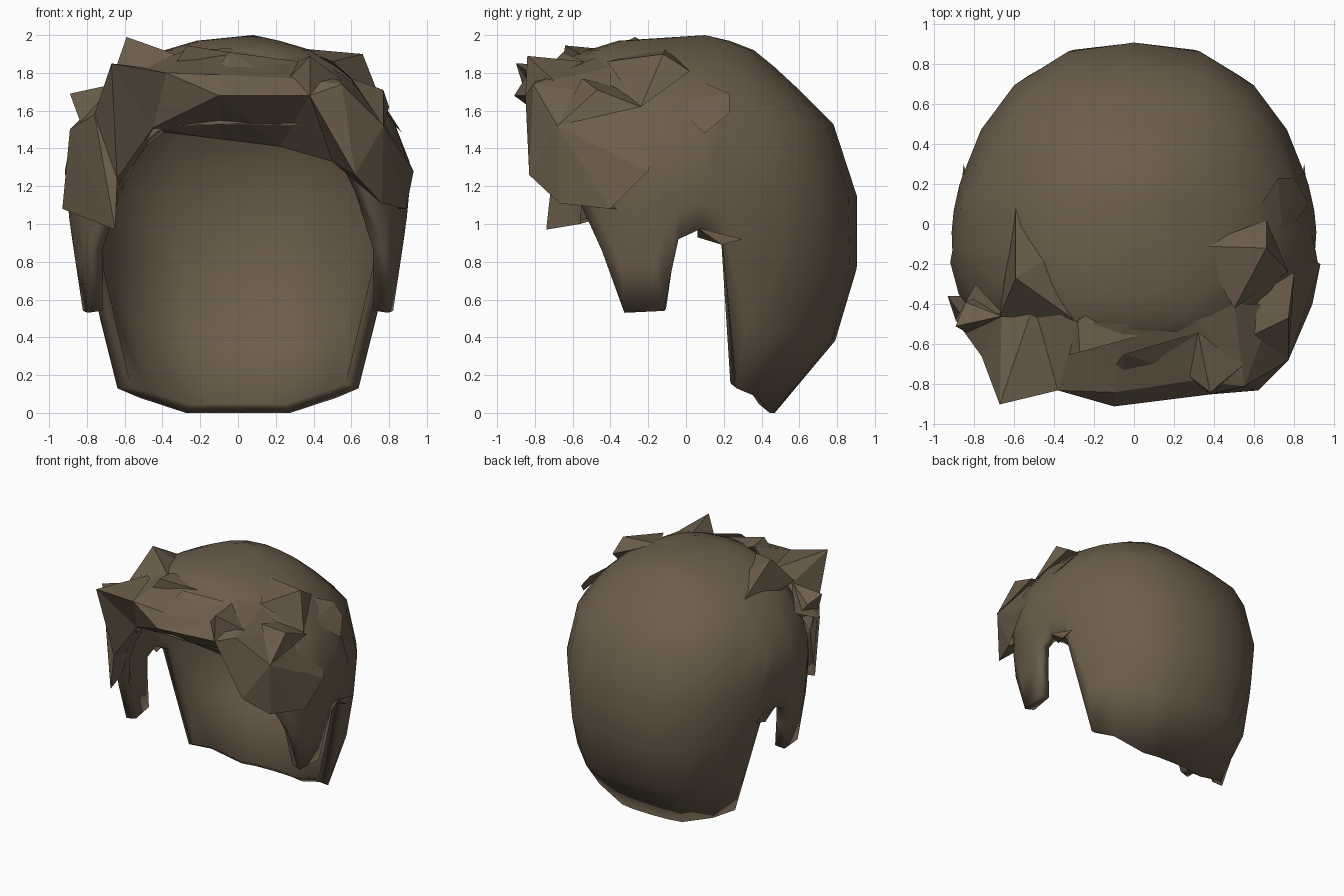
import bpy, bmesh
from math import sin, cos, radians
from mathutils import Vector

mat = bpy.data.materials.new("brown_hair")
mat.diffuse_color = (0.15, 0.11, 0.07, 1)


def finish(bm, name):
    bmesh.ops.recalc_face_normals(bm, faces=bm.faces)
    me = bpy.data.meshes.new(name)
    bm.to_mesh(me)
    bm.free()
    ob = bpy.data.objects.new(name, me)
    bpy.context.collection.objects.link(ob)
    me.materials.append(mat)
    return ob


# Head cross-sections: height, half width, front depth, back depth, squareness
SECTIONS = [(0, .67, .75, .47, .72), (.15, .73, .75, .64, .70), (.46, .79, .75, .84, .70),
            (.77, .84, .76, .905, .75), (1.0, .88, .76, .905, .80), (1.18, .91, .75, .905, .82),
            (1.3, .92, .74, .88, .80), (1.53, .83, .71, .78, .70), (1.7, .71, .67, .61, .72),
            (1.83, .57, .61, .47, .75), (1.92, .39, .52, .36, .8), (1.97, .22, .36, .23, .85)]
MID_Y = -.15    # the head is widest here


def section(z):
    for a, b in zip(SECTIONS, SECTIONS[1:]):
        if z <= b[0]:
            t = (z - a[0]) / (b[0] - a[0])
            return [p + (q - p) * t for p, q in zip(a[1:], b[1:])]
    return SECTIONS[-1][1:]


def on_head(az, z):
    w, front, back, power = section(z)
    s, c = sin(radians(az)), cos(radians(az))
    if c > -.3 and z < 1.1:
        w = max(w, .82 + .15 * (z - .53))
    return Vector((w * abs(s) ** power * (1 if s >= 0 else -1),
                   MID_Y - c * (front + MID_Y if c > 0 else back - MID_Y), z))


# Hairline columns: azimuth above, azimuth at the bottom edge, bottom height
HAIRLINE = [(0, 0, 1.53), (20, 20, 1.52), (32, 32, 1.40), (44, 44, 1.16),
            (60, 61, .86), (70, 73, .53), (86, 92, .54), (91, 94, .75),
            (96, 96, .92), (102, 102, .97), (109, 109, .90), (111, 123, .13),
            (126, 139, .08), (143, 163, .0), (163, 172, .0), (180, 180, .0)]
columns = HAIRLINE + [(-a, -l, z) for a, l, z in HAIRLINE[-2:0:-1]]

# Cap shell with ear notches, sideburns and long back
bm = bmesh.new()
grid = []
for az, low, zb in columns:
    col = []
    for i in range(5):
        z = zb + (1.53 - zb) * i / 4 if zb < 1.5 else zb + .01 * i
        k = min(1, max(0, (z - zb) / max(.05, 1.0 - zb)))
        col.append(bm.verts.new(on_head(low + (az - low) * k, z)))
    col += [bm.verts.new(on_head(az, z)) for z in (1.7, 1.83, 1.92, 1.97)]
    grid.append(col)
pole = bm.verts.new((.08, .1, 2.0))
for a, b in zip(grid, grid[1:] + grid[:1]):
    for i in range(len(a) - 1):
        bm.faces.new((a[i], b[i], b[i + 1], a[i + 1]))
    bm.faces.new((a[-1], b[-1], pole))
cap = finish(bm, "hair_cap")
shell = cap.modifiers.new("thickness", 'SOLIDIFY')
shell.thickness = .08
shell.offset = -1
bpy.context.view_layer.objects.active = cap
cap.select_set(True)
bpy.ops.object.shade_smooth_by_angle(angle=radians(35))
cap.select_set(False)

# Fringe: inner hairline, lower front edge, upper front edge, blend into cap
FRINGE = [
    ((-.80, -.36, 1.06), (-.93, -.36, 1.08), (-.89, -.48, 1.50), (-.79, -.30, 1.58)),
    ((-.68, -.56, 1.00), (-.65, -.74, .97), (-.76, -.66, 1.58), (-.66, -.44, 1.74)),
    ((-.62, -.54, 1.22), (-.64, -.71, 1.24), (-.67, -.90, 1.85), (-.50, -.40, 1.83)),
    ((-.43, -.57, 1.49), (-.45, -.68, 1.51), (-.38, -.83, 1.80), (-.28, -.49, 1.92)),
    ((-.10, -.54, 1.45), (-.10, -.91, 1.68), (-.10, -.84, 1.79), (-.05, -.50, 1.93)),
    ((.22, -.54, 1.41), (.38, -.85, 1.68), (.30, -.78, 1.77), (.32, -.48, 1.88)),
    ((.50, -.52, 1.33), (.62, -.83, 1.26), (.55, -.81, 1.74), (.50, -.40, 1.83)),
    ((.70, -.46, 1.19), (.76, -.67, 1.11), (.77, -.68, 1.52), (.70, -.40, 1.68)),
    ((.81, -.33, 1.08), (.89, -.40, 1.08), (.93, -.20, 1.28), (.84, -.15, 1.45))]
bm = bmesh.new()
rows = [[bm.verts.new(p) for p in col] for col in FRINGE]
for a, b in zip(rows, rows[1:]):
    for i in range(3):
        bm.faces.new((a[i], b[i], b[i + 1], a[i + 1]))
bmesh.ops.triangulate(bm, faces=bm.faces)
finish(bm, "fringe")


# Pointed locks: convex hull of a tip (first point) and its base
def lock(name, *pts):
    bm = bmesh.new()
    for p in pts:
        bm.verts.new(p)
    bmesh.ops.convex_hull(bm, input=bm.verts)
    finish(bm, name)


lock("lock_top_left", (-.59, -.27, 1.99), (-.67, -.46, 1.76), (-.28, -.49, 1.88),
     (-.41, -.16, 1.86), (-.63, -.15, 1.70), (-.59, .12, 1.76))
lock("lock_side_left", (-.89, -.51, 1.69), (-.84, -.39, 1.63), (-.66, -.46, 1.74),
     (-.82, -.55, 1.50), (-.74, -.35, 1.50))
lock("lock_crown_front", (-.27, -.64, 1.945), (-.35, -.66, 1.82), (.02, -.56, 1.90),
     (-.28, -.48, 1.93), (-.15, -.40, 1.90))
lock("lock_front_middle", (-.05, -.65, 1.91), (-.19, -.81, 1.71), (-.05, -.82, 1.74),
     (.25, -.74, 1.75), (.32, -.54, 1.86))
lock("lock_front_right", (.38, -.84, 1.89), (.25, -.74, 1.75), (.32, -.54, 1.86),
     (.55, -.70, 1.76), (.38, -.85, 1.68))
lock("lock_corner_right", (.77, -.47, 1.71), (.77, -.68, 1.52), (.80, -.24, 1.62),
     (.60, -.55, 1.77), (.62, -.35, 1.72))
lock("lock_top_right", (.66, -.12, 1.90), (.32, -.11, 1.93), (.50, -.42, 1.86),
     (.77, -.24, 1.62), (.66, .02, 1.81))
lock("lock_back_right", (.72, .23, 1.69), (.74, -.08, 1.64), (.58, .02, 1.78),
     (.87, .10, 1.48), (.80, .23, 1.59))

# Small pointed strands above each ear
for side, word in ((1, "right"), (-1, "left")):
    lock("ear_strand_" + word, (side * .85, .30, .92), (side * .87, .06, .98),
         (side * .86, .19, .89), (side * .79, .06, .93))
